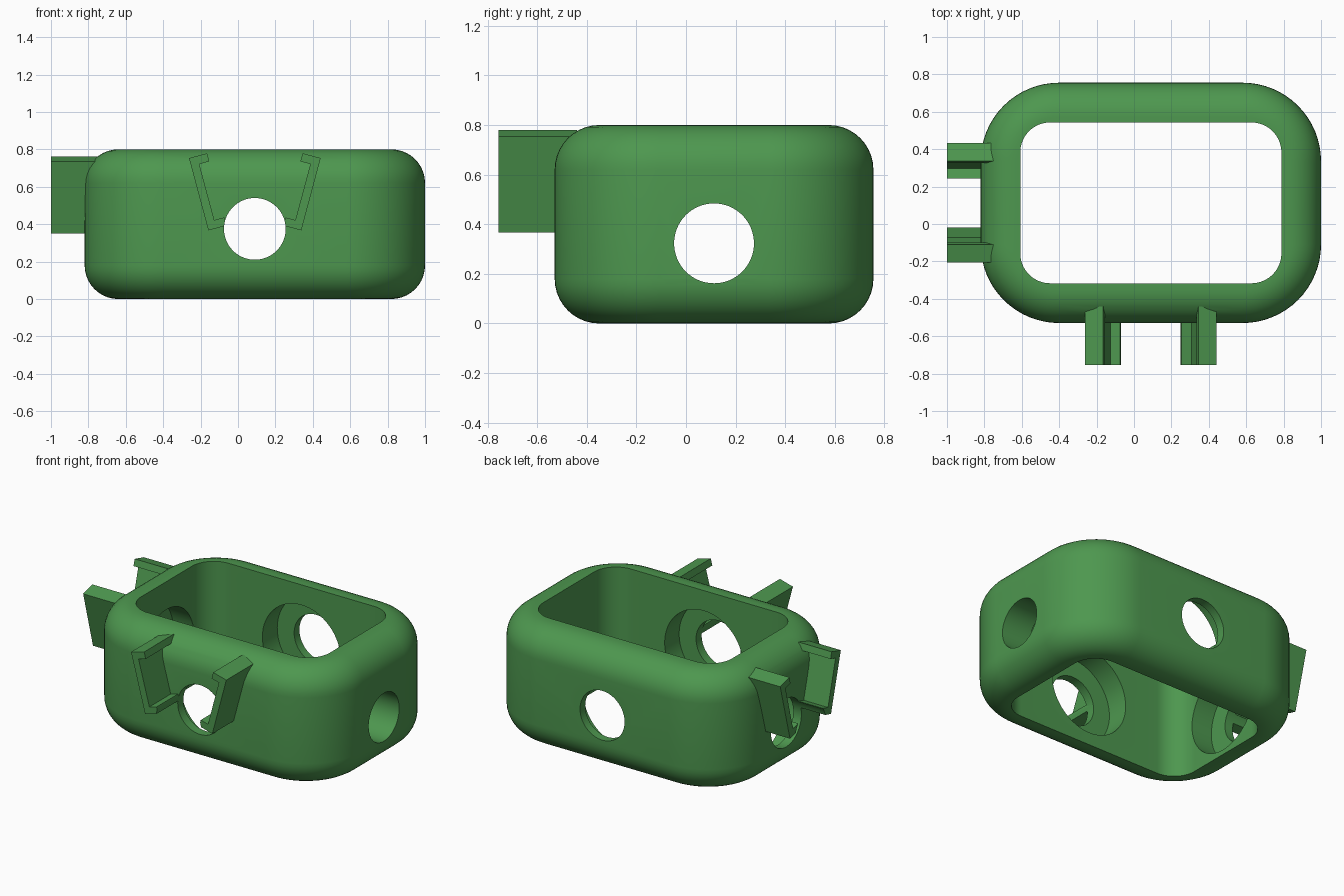
import bpy, bmesh, math
from mathutils import Vector, Matrix

if "Cube" in bpy.data.objects:
    bpy.data.objects.remove(bpy.data.objects["Cube"])

CX, CY, H = 0.09, 0.113, 0.80
green = bpy.data.materials.new("green plastic")
green.diffuse_color = (0.075, 0.31, 0.078, 1)
green.use_nodes = True
green.node_tree.nodes["Principled BSDF"].inputs["Base Color"].default_value = green.diffuse_color


def make_object(name, bm):
    bmesh.ops.recalc_face_normals(bm, faces=bm.faces)
    mesh = bpy.data.meshes.new(name)
    bm.to_mesh(mesh)
    bm.free()
    mesh.materials.append(green)
    obj = bpy.data.objects.new(name, mesh)
    bpy.context.collection.objects.link(obj)
    return obj


def rounded_rect(bm, hx, hy, r, z, n=16):
    """Ring of vertices around a rounded rectangle."""
    ring = []
    for q, (sx, sy) in enumerate([(1, 1), (-1, 1), (-1, -1), (1, -1)]):
        for i in range(n + 1):
            a = math.pi / 2 * (q + i / n)
            ring.append(bm.verts.new((CX + sx * (hx - r) + r * math.cos(a),
                                      CY + sy * (hy - r) + r * math.sin(a), z)))
    return ring


def make_shell():
    """Open frame: rounded outer wall, straight inner wall."""
    bm = bmesh.new()
    hx, hy, corner, fillet, steps = 0.91, 0.6425, 0.42, 0.18, 10
    rings = [rounded_rect(bm, 0.698, 0.43, 0.16, 0)]
    for base, zc in ((-math.pi / 2, fillet), (0, H - fillet)):
        for i in range(steps + 1):
            a = base + math.pi / 2 * i / steps
            d = fillet * (1 - math.cos(a))
            rings.append(rounded_rect(bm, hx - d, hy - d, corner - d,
                                      zc + fillet * math.sin(a)))
    rings.append(rounded_rect(bm, 0.698, 0.43, 0.16, H))
    for a, b in zip(rings, rings[1:] + rings[:1]):
        for i in range(len(a)):
            j = (i + 1) % len(a)
            bm.faces.new((a[i], a[j], b[j], b[i]))
    return make_object("frame", bm)


def make_clip(name, start, inward, outward, length):
    """C-shaped clip, leaning away from the hole at its top."""
    w, h, wall, lip = 0.10, 0.40, 0.045, 0.045
    u0, u1, v = -w / 2, w / 2, h / 2
    profile = [(u0, -v), (u1, -v), (u1, -v + lip), (u0 + wall, -v + lip),
               (u0 + wall, v - lip), (u1, v - lip), (u1, v), (u0, v)]
    inward, outward, up = Vector(inward), Vector(outward), Vector((0, 0, 1))
    t = math.radians(15)
    bm = bmesh.new()
    verts = []
    for pu, pv in profile:
        across = pu * math.cos(t) - pv * math.sin(t)
        rise = pu * math.sin(t) + pv * math.cos(t)
        verts.append(bm.verts.new(Vector(start) + inward * across + up * rise))
    face = bm.faces.new(verts)
    ext = bmesh.ops.extrude_face_region(bm, geom=[face])
    moved = [e for e in ext["geom"] if isinstance(e, bmesh.types.BMVert)]
    bmesh.ops.translate(bm, verts=moved, vec=outward * length)
    return make_object(name, bm)


def make_bore(name, a, b, radius):
    """Cylinder cutter from point a to point b."""
    a, b = Vector(a), Vector(b)
    axis = b - a
    rot = axis.to_track_quat('Z', 'Y').to_matrix().to_4x4()
    bm = bmesh.new()
    bmesh.ops.create_cone(bm, cap_ends=True, segments=64, radius1=radius,
                          radius2=radius, depth=axis.length,
                          matrix=Matrix.Translation((a + b) / 2) @ rot)
    return make_object(name, bm)


def combine(target, other, operation):
    bpy.context.view_layer.objects.active = target
    mod = target.modifiers.new("bool", 'BOOLEAN')
    mod.operation, mod.solver, mod.object = operation, 'EXACT', other
    bpy.ops.object.modifier_apply(modifier=mod.name)
    bpy.data.objects.remove(other)


frame = make_shell()

# Clip pairs on the front and the left end
for s in (-1, 1):
    combine(frame, make_clip("front_clip", (CX + s * 0.252, -0.44, 0.573),
                             (-s, 0, 0), (0, -1, 0), 0.315), 'UNION')
    combine(frame, make_clip("end_clip", (-0.745, CY + s * 0.22, 0.555),
                             (0, -s, 0), (-1, 0, 0), 0.255), 'UNION')

# Wide recesses on the inside of the front, back and left walls
ZY, ZX, R = 0.375, 0.323, 0.29
combine(frame, make_bore("front_recess", (CX, -0.47, ZY), (CX, -0.2, ZY), R), 'DIFFERENCE')
combine(frame, make_bore("back_recess", (CX, 0.43, ZY), (CX, 0.70, ZY), R), 'DIFFERENCE')
combine(frame, make_bore("left_recess", (-0.76, CY, ZX), (-0.5, CY, ZX), R), 'DIFFERENCE')

# Round holes through all four walls
combine(frame, make_bore("long_hole", (CX, -1, ZY), (CX, 1, ZY), 0.165), 'DIFFERENCE')
combine(frame, make_bore("cross_hole", (-1.2, CY, ZX), (1.2, CY, ZX), 0.161), 'DIFFERENCE')

bpy.ops.object.select_all(action='DESELECT')
frame.select_set(True)
bpy.context.view_layer.objects.active = frame
bpy.ops.object.shade_smooth_by_angle(angle=math.radians(30))
